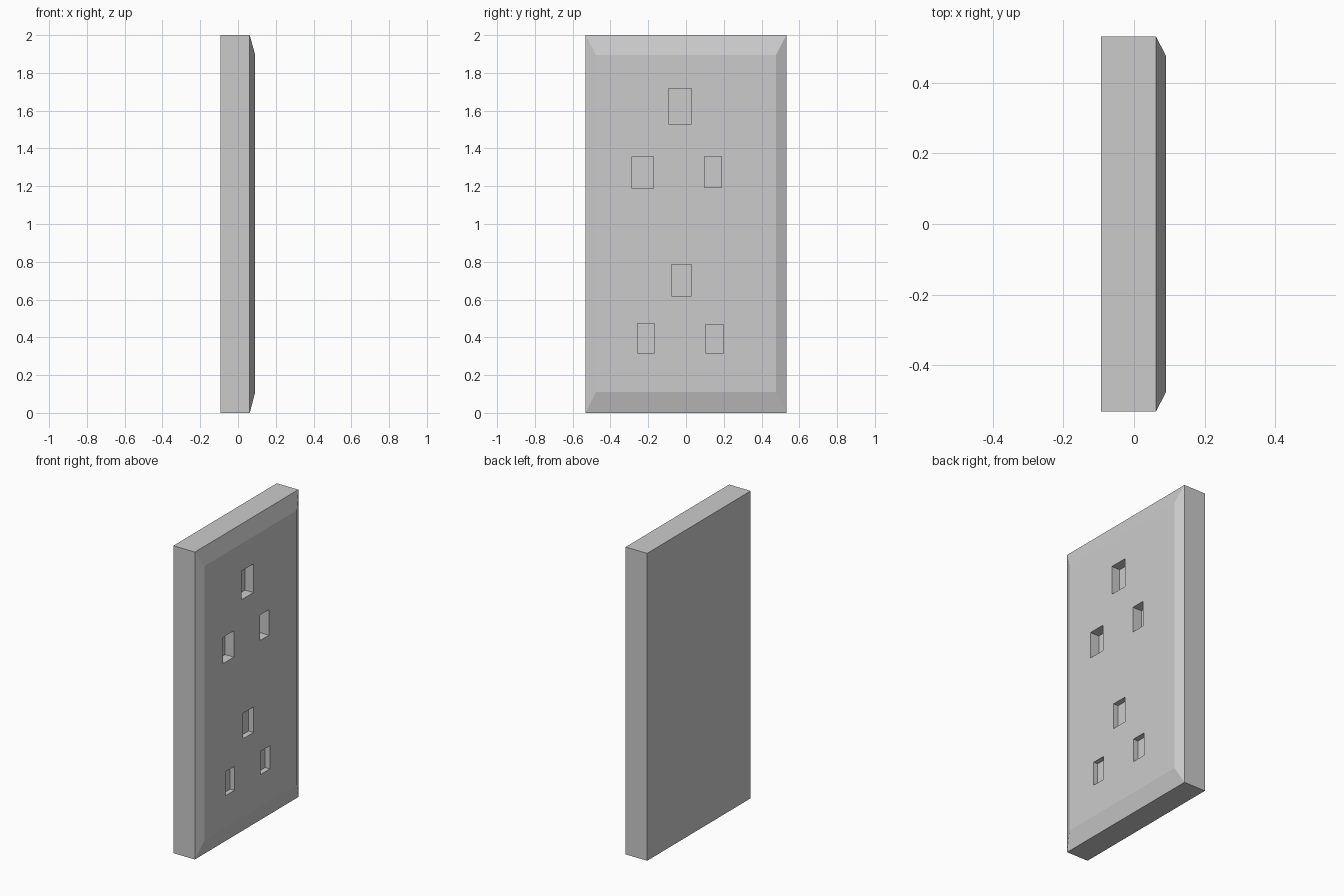
import bpy, bmesh

if "Cube" in bpy.data.objects:
    bpy.data.objects.remove(bpy.data.objects["Cube"])

FRONT = 0.091


def loft(bm, loops):
    """Closed solid through rectangles (x, y0, y1, z0, z1), back to front."""
    rings = [[bm.verts.new((x, y, z)) for y, z in
              ((y0, z0), (y1, z0), (y1, z1), (y0, z1))]
             for x, y0, y1, z0, z1 in loops]
    bm.faces.new(rings[0][::-1])
    bm.faces.new(rings[-1])
    for a, b in zip(rings, rings[1:]):
        for i in range(4):
            j = (i + 1) % 4
            bm.faces.new((a[i], a[j], b[j], b[i]))


def make_object(name, solids):
    bm = bmesh.new()
    for loops in solids:
        loft(bm, loops)
    bmesh.ops.recalc_face_normals(bm, faces=bm.faces)
    mesh = bpy.data.meshes.new(name)
    bm.to_mesh(mesh)
    bm.free()
    obj = bpy.data.objects.new(name, mesh)
    bpy.context.collection.objects.link(obj)
    return obj


# Wall plate with a chamfered front rim
plate = make_object("socket_plate", [[
    (-0.093, -0.532, 0.532, 0.0, 2.0),
    (0.062, -0.532, 0.532, 0.0, 2.0),
    (FRONT, -0.476, 0.476, 0.11, 1.895),
]])

# Pin holes: y0, y1, z0, z1, depth
holes = [
    (-0.093, 0.029, 1.53, 1.717, 0.06),     # upper socket
    (-0.286, -0.172, 1.187, 1.358, 0.063),
    (0.098, 0.188, 1.192, 1.358, 0.065),
    (-0.077, 0.029, 0.62, 0.786, 0.035),    # lower socket
    (-0.257, -0.167, 0.318, 0.473, 0.03),
    (0.103, 0.198, 0.318, 0.469, 0.035),
]
cutter = make_object("pin_hole_cutter", [
    [(FRONT - d, *rect), (FRONT + 0.1, *rect)] for *rect, d in holes])
cutter.hide_render = True

# Sink the pin holes into the plate
cut = plate.modifiers.new("pin_holes", 'BOOLEAN')
cut.operation = 'DIFFERENCE'
cut.solver = 'EXACT'
cut.object = cutter
bpy.context.view_layer.objects.active = plate
bpy.ops.object.modifier_apply(modifier=cut.name)
bpy.data.objects.remove(cutter)
